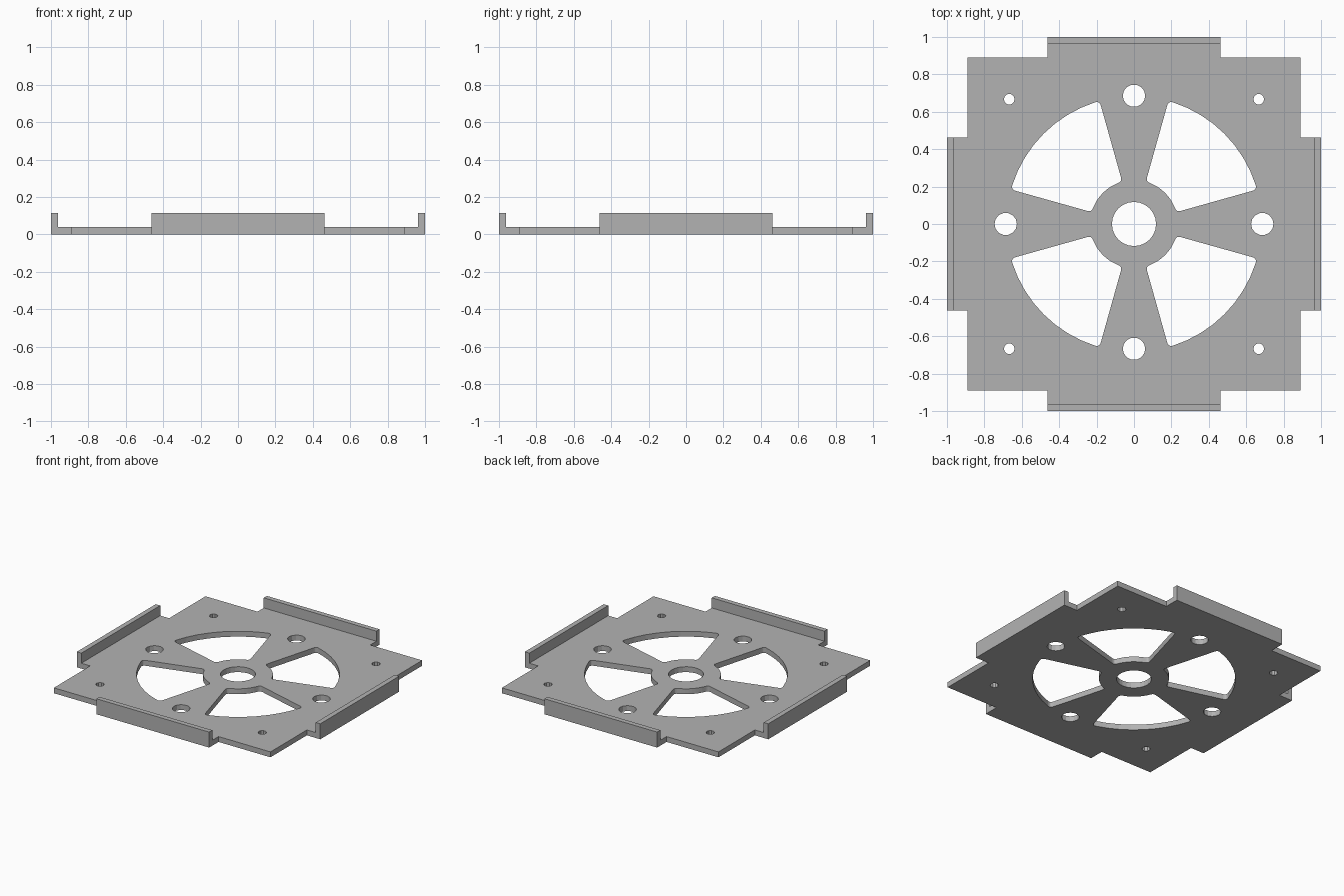
import bpy
import bmesh
from math import sin, cos, pi, atan, hypot
from mathutils import Matrix, Vector

if "Cube" in bpy.data.objects:
    bpy.data.objects.remove(bpy.data.objects["Cube"])

BODY, TAB, LIP, EDGE = 0.89, 0.463, 0.963, 1.0
PLATE_TOP, LIP_TOP = 0.04, 0.115
HUB, RIM, FILLET = 0.235, 0.683, 0.025
SPOKE = atan(0.28)

grey = bpy.data.materials.new("plain grey")
grey.use_nodes = True
grey.diffuse_color = (0.45, 0.45, 0.45, 1)
grey.node_tree.nodes["Principled BSDF"].inputs["Base Color"].default_value = grey.diffuse_color

bm = bmesh.new()


def polar(r, a):
    return Vector((r * cos(a), r * sin(a), 0))


def turn(points, k):
    rot = Matrix.Rotation(k * pi / 2, 3, "Z")
    return [rot @ Vector(p) for p in points]


def loop(points):
    verts = [bm.verts.new(p) for p in points]
    for a, b in zip(verts, verts[1:] + verts[:1]):
        bm.edges.new((a, b))
    return verts


def circle(x, y, r, sides):
    loop([Vector((x, y, 0)) + polar(r, 2 * pi * i / sides) for i in range(sides)])


def rounded(a, corner, b, steps=4):
    ts = [i / steps for i in range(steps + 1)]
    return [a * (1 - t) ** 2 + corner * 2 * t * (1 - t) + b * t * t for t in ts]


def window():
    """Sector between two spokes, with rounded corners."""
    start, end = SPOKE, pi / 2 - SPOKE
    points = []
    for r, inward, a, b in ((RIM, -FILLET, start, end), (HUB, FILLET, end, start)):
        trim = FILLET / r * (1 if b > a else -1)
        points += rounded(polar(r + inward, a), polar(r, a), polar(r, a + trim))
        span = b - a - 2 * trim
        points += [polar(r, a + trim + span * i / 8) for i in range(1, 8)]
        points += rounded(polar(r, b - trim), polar(r, b), polar(r + inward, b))
    return points


# Plate outline with a tab on each side
outline = []
for k in range(4):
    outline += turn([(BODY, -TAB, 0), (LIP, -TAB, 0), (LIP, TAB, 0),
                     (BODY, TAB, 0), (BODY, BODY, 0)], k)
rim = loop(outline)

# Spoke windows, centre hole, mounting holes and corner holes
for k in range(4):
    loop(turn(window(), k))
circle(0, 0, 0.118, 24)
for x, y in ((0.686, 0), (-0.686, 0), (0, 0.686), (0, -0.667)):
    circle(x, y, 0.06, 14)
for x in (-0.667, 0.667):
    for y in (-0.667, 0.667):
        circle(x, y, 0.029, 10)
bmesh.ops.triangle_fill(bm, use_beauty=True, edges=bm.edges[:], normal=(0, 0, 1))

# Strips that carry the upright lips
for k in range(4):
    outer = [bm.verts.new(p) for p in turn([(EDGE, -TAB, 0), (EDGE, TAB, 0)], k)]
    bm.faces.new((rim[5 * k + 1], outer[0], outer[1], rim[5 * k + 2]))


def raise_faces(faces, height):
    made = bmesh.ops.extrude_face_region(bm, geom=faces)["geom"]
    verts = [g for g in made if isinstance(g, bmesh.types.BMVert)]
    bmesh.ops.translate(bm, vec=(0, 0, height), verts=verts)
    return [g for g in made if isinstance(g, bmesh.types.BMFace)]


def on_lip(face):
    c = face.calc_center_median()
    return max(abs(c.x), abs(c.y)) > LIP


# Thicken the plate, then raise the lips
top = raise_faces(bm.faces[:], PLATE_TOP)
raise_faces([f for f in top if on_lip(f)], LIP_TOP - PLATE_TOP)
bmesh.ops.recalc_face_normals(bm, faces=bm.faces[:])
bmesh.ops.dissolve_limit(bm, angle_limit=0.01, verts=bm.verts[:], edges=bm.edges[:])

mesh = bpy.data.meshes.new("mounting_plate")
bm.to_mesh(mesh)
bm.free()
mesh.materials.append(grey)
plate = bpy.data.objects.new("mounting_plate", mesh)
bpy.context.collection.objects.link(plate)
